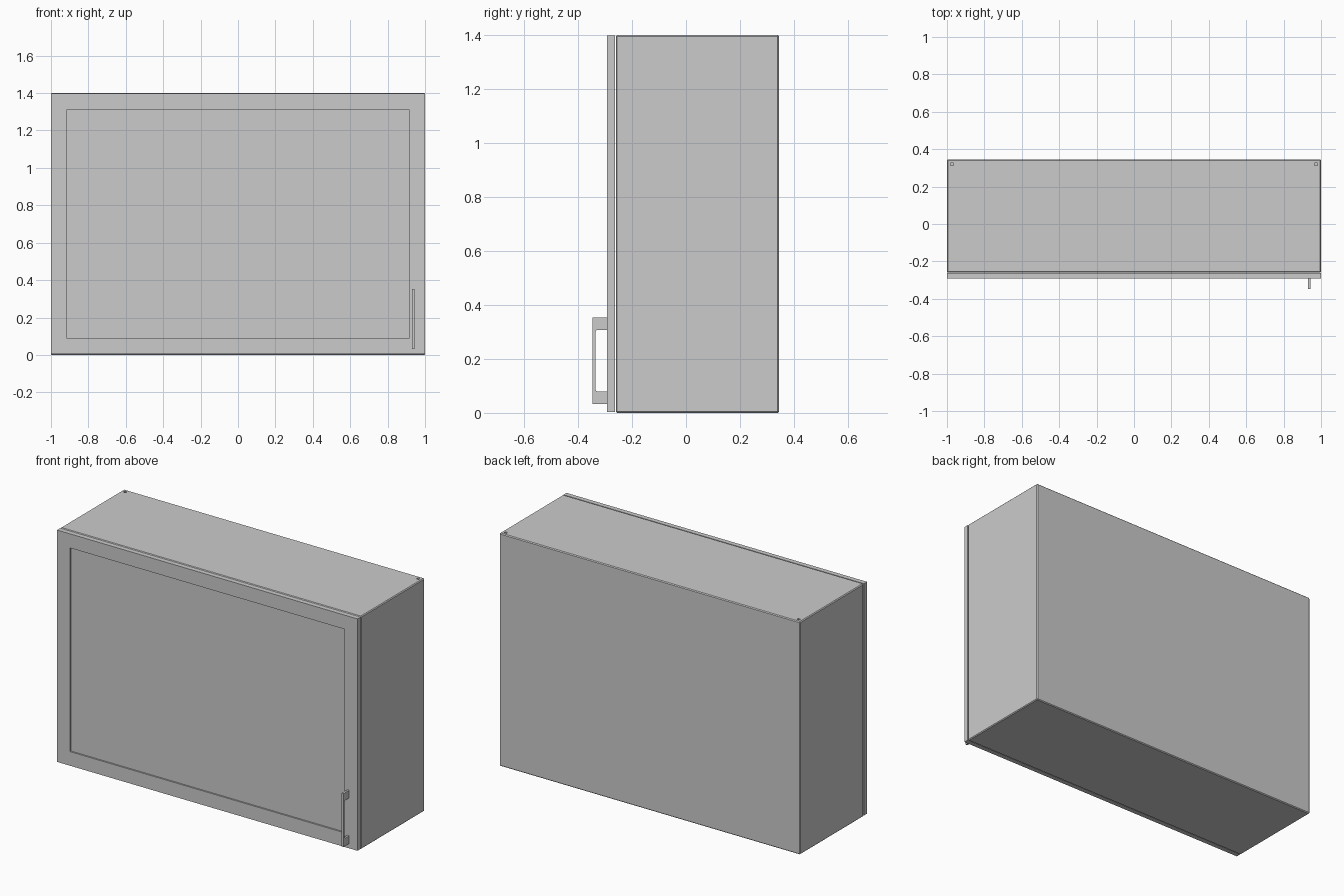
import bpy, bmesh
from mathutils import Vector

if "Cube" in bpy.data.objects:
    bpy.data.objects.remove(bpy.data.objects["Cube"])


def finish(name, bm):
    bmesh.ops.recalc_face_normals(bm, faces=bm.faces)
    mesh = bpy.data.meshes.new(name)
    bm.to_mesh(mesh)
    bm.free()
    obj = bpy.data.objects.new(name, mesh)
    bpy.context.collection.objects.link(obj)
    return obj


def box(lo, hi):
    bm = bmesh.new()
    bmesh.ops.create_cube(bm, size=1)
    lo, hi = Vector(lo), Vector(hi)
    for v in bm.verts:
        v.co = (lo + hi) / 2 + v.co * (hi - lo)
    return bm


def recess_front(bm, border, depth):
    bm.normal_update()
    front = min(bm.faces, key=lambda f: f.calc_center_median().y)
    bmesh.ops.inset_individual(bm, faces=[front], thickness=border)
    new = bmesh.ops.extrude_discrete_faces(bm, faces=[front])["faces"][0]
    for v in new.verts:
        v.co.y += depth


def bevel(obj, width, segments=1):
    mod = obj.modifiers.new("bevel", "BEVEL")
    mod.width, mod.segments, mod.limit_method = width, segments, "ANGLE"


# Hollow carcass, open towards the door
bm = box((-1, -0.26, 0), (1, 0.345, 1.4))
recess_front(bm, 0.035, 0.585)
carcass = finish("carcass", bm)
bevel(carcass, 0.005)

# Small hanging holes in the rear top corners
for i, x in enumerate((-0.974, 0.974)):
    cutter = finish(f"hole_cutter_{i}", box((x - 0.008, 0.313, 1.385), (x + 0.008, 0.327, 1.45)))
    cutter.hide_render = True
    cutter.hide_set(True)
    cutter.display_type = "WIRE"
    mod = carcass.modifiers.new("hole", "BOOLEAN")
    mod.operation, mod.object, mod.solver = "DIFFERENCE", cutter, "EXACT"

# Door with recessed centre panel
bm = box((-0.999, -0.292, 0.004), (0.999, -0.263, 1.398))
recess_front(bm, 0.12, 0.009)
finish("door", bm)

# Pull handle: C-shaped side profile extruded across x
profile = [(-0.292, 0.033), (-0.347, 0.033), (-0.347, 0.353), (-0.292, 0.353),
           (-0.292, 0.307), (-0.329, 0.307), (-0.333, 0.3055), (-0.335, 0.301),
           (-0.335, 0.086), (-0.333, 0.0815), (-0.329, 0.08), (-0.292, 0.08)]
bm = bmesh.new()
face = bm.faces.new([bm.verts.new((0.931, y, z)) for y, z in profile])
side = bmesh.ops.extrude_face_region(bm, geom=[face])["geom"]
bmesh.ops.translate(bm, vec=(0.013, 0, 0),
                    verts=[g for g in side if isinstance(g, bmesh.types.BMVert)])
finish("handle", bm)
